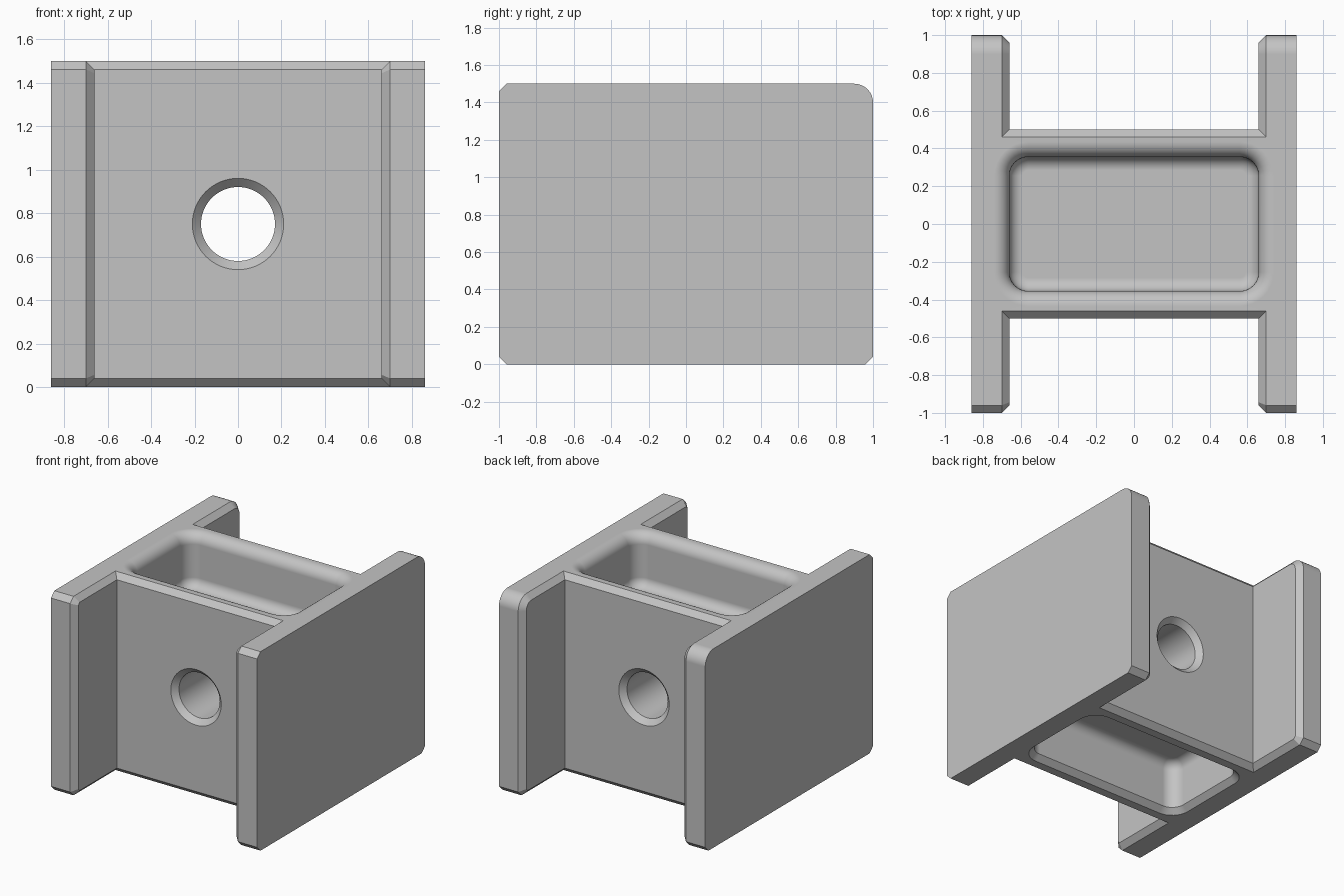
import bpy
import bmesh
from math import sin, cos, pi, sqrt, radians

cube = bpy.data.objects.get("Cube")
if cube:
    bpy.data.objects.remove(cube, do_unlink=True)

HEIGHT, CHAMFER = 1.5, 0.04

grey = bpy.data.materials.new("plain grey")
grey.use_nodes = True
grey.diffuse_color = (0.55, 0.55, 0.55, 1)
for node in grey.node_tree.nodes:
    if node.type == 'BSDF_PRINCIPLED':
        node.inputs["Base Color"].default_value = grey.diffuse_color


def loft(name, rings):
    """Closed solid through rings of equal point count."""
    bm = bmesh.new()
    loops = [[bm.verts.new(p) for p in ring] for ring in rings]
    n = len(loops[0])
    for a, b in zip(loops, loops[1:]):
        for i in range(n):
            j = (i + 1) % n
            bm.faces.new((a[i], a[j], b[j], b[i]))
    bm.faces.new(loops[0])
    bm.faces.new(loops[-1])
    bmesh.ops.recalc_face_normals(bm, faces=bm.faces)
    mesh = bpy.data.meshes.new(name)
    bm.to_mesh(mesh)
    bm.free()
    mesh.materials.append(grey)
    obj = bpy.data.objects.new(name, mesh)
    bpy.context.collection.objects.link(obj)
    return obj


def arc(cx, cy, r, start, steps=8):
    """Quarter circle, counter-clockwise."""
    return [(cx + r * cos(start + pi / 2 * i / steps),
             cy + r * sin(start + pi / 2 * i / steps)) for i in range(steps + 1)]


def combine(target, other, operation):
    mod = target.modifiers.new(operation.lower(), 'BOOLEAN')
    mod.operation, mod.object, mod.solver = operation, other, 'EXACT'
    bpy.context.view_layer.objects.active = target
    bpy.ops.object.modifier_apply(modifier=mod.name)
    bpy.data.objects.remove(other, do_unlink=True)


def flange_outline(inset):
    """Side outline: three chamfered corners, upper back corner rounded."""
    c = CHAMFER - inset * (2 - sqrt(2))
    y, lo, hi = 1 - inset, inset, HEIGHT - inset
    r = 0.1 - inset
    return ([(-y, hi - c), (-y, lo + c), (-y + c, lo), (y - c, lo), (y, lo + c)]
            + arc(y - r, hi - r, r, 0) + [(-y + c, hi)])


def rounded_rect(offset):
    """Pocket outline grown by an offset."""
    x, y, r = 0.66 + offset, 0.355 + offset, 0.1 + offset
    corners = ((1, 1), (-1, 1), (-1, -1), (1, -1))
    return [p for k, (sx, sy) in enumerate(corners)
            for p in arc(sx * (x - r), sy * (y - r), r, k * pi / 2)]


# Central web with chamfered long edges
w, c = 0.5, CHAMFER
half = [(w - c, 0), (w, c), (w, HEIGHT - c), (w - c, HEIGHT)]
web_outline = half + [(-y, z) for y, z in reversed(half)]
block = loft("h_block", [[(x, y, z) for y, z in web_outline] for x in (-0.78, 0.78)])

# Side flanges, chamfered around the inner face
for side in (-1, 1):
    steps = ((0.66, CHAMFER), (0.70, 0), (0.86, 0))
    flange = loft("flange", [[(side * x, y, z) for y, z in flange_outline(d)]
                             for x, d in steps])
    combine(block, flange, 'UNION')

# Pocket cutters: rounded floor edge, then a rounded or chamfered rim
DEPTH, FLOOR_R, RIM_R = 0.4, 0.07, 0.08
floor_part = [(p - FLOOR_R, q - DEPTH + FLOOR_R)
              for p, q in arc(0, 0, FLOOR_R, -pi / 2)]
round_rim = [(p, q) for p, q in reversed(arc(RIM_R, -RIM_R, RIM_R, pi / 2))]
top_profile = floor_part + round_rim + [(RIM_R, 0.1)]
bottom_profile = floor_part + [(0, -CHAMFER), (CHAMFER, 0), (CHAMFER + 0.1, 0.1)]
for profile, base, direction in ((top_profile, HEIGHT, 1), (bottom_profile, 0, -1)):
    cutter = loft("pocket_cutter", [[(x, y, base + direction * h) for x, y in rounded_rect(d)]
                                    for d, h in profile])
    combine(block, cutter, 'DIFFERENCE')

# Through hole with countersunk ends
hole_steps = ((-0.6, 0.31), (-0.46, 0.17), (0.46, 0.17), (0.6, 0.31))
turn = [2 * pi * i / 64 for i in range(64)]
hole = loft("hole_cutter", [[(r * cos(t), y, HEIGHT / 2 + r * sin(t)) for t in turn]
                            for y, r in hole_steps])
combine(block, hole, 'DIFFERENCE')

# Smooth the rounded areas, keep flats and chamfers crisp
bpy.ops.object.select_all(action='DESELECT')
block.select_set(True)
bpy.context.view_layer.objects.active = block
bpy.ops.object.shade_smooth_by_angle(angle=radians(30))
weighted = block.modifiers.new("weighted_normals", 'WEIGHTED_NORMAL')
weighted.keep_sharp = True
